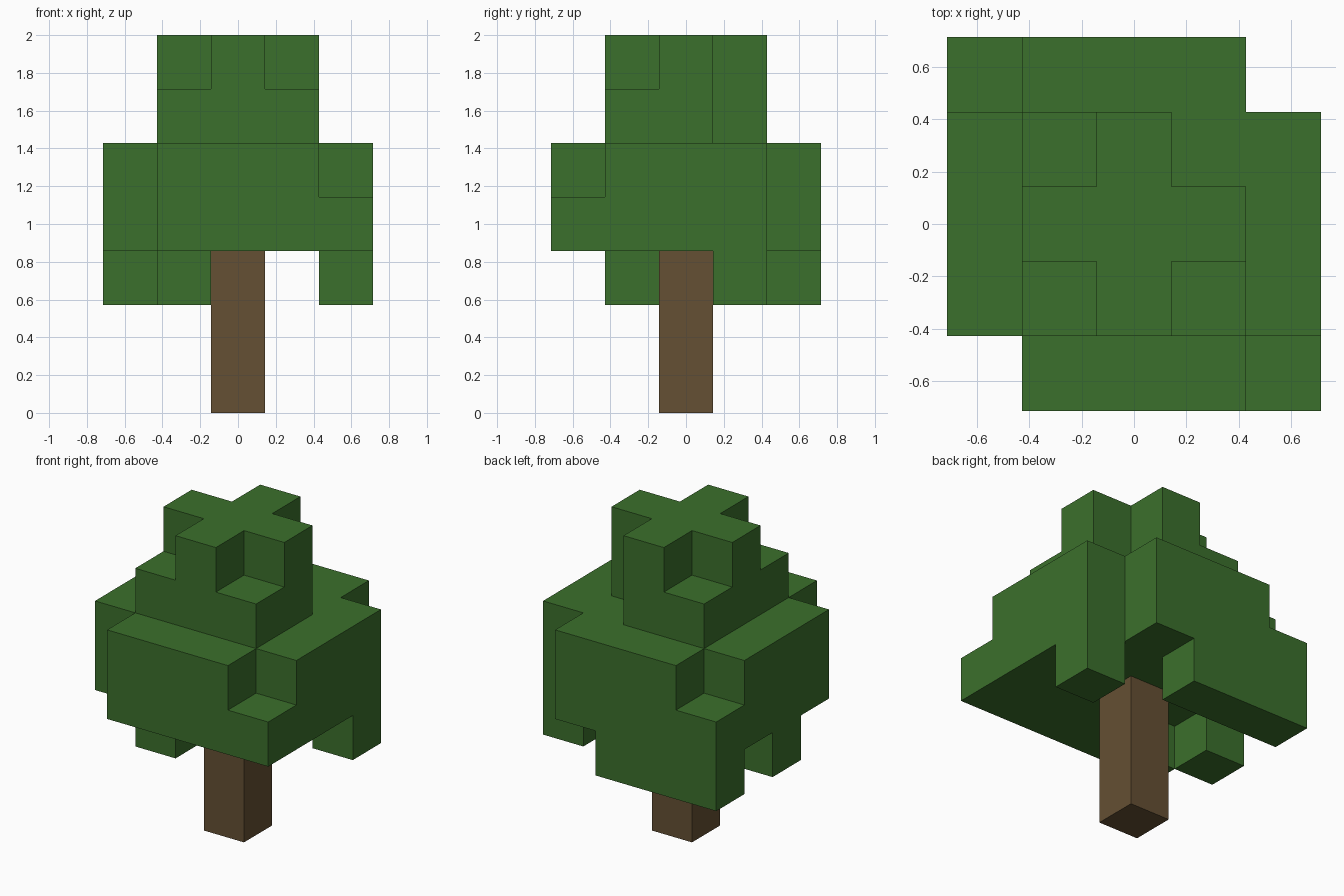
import bpy
import bmesh
from mathutils import Vector, Matrix

U = 2 / 7  # edge length of one block

default = bpy.data.objects.get("Cube")
if default:
    bpy.data.objects.remove(default, do_unlink=True)


def make_material(name, rgb):
    mat = bpy.data.materials.new(name)
    mat.use_nodes = True
    color = (*rgb, 1.0)
    mat.diffuse_color = color
    bsdf = next(n for n in mat.node_tree.nodes if n.type == 'BSDF_PRINCIPLED')
    bsdf.inputs["Base Color"].default_value = color
    return mat


def add_object(name, bm, mat):
    bmesh.ops.recalc_face_normals(bm, faces=bm.faces)
    mesh = bpy.data.meshes.new(name)
    bm.to_mesh(mesh)
    bm.free()
    mesh.materials.append(mat)
    obj = bpy.data.objects.new(name, mesh)
    bpy.context.collection.objects.link(obj)
    return obj


def block_shell(bm, cells):
    """Add a quad on every block side that has no neighbour."""
    for cell in cells:
        centre = Vector((cell[0], cell[1], cell[2] + 0.5))
        for axis in range(3):
            for sign in (-1, 1):
                n = Vector((0, 0, 0))
                n[axis] = sign
                neighbour = tuple(int(c + d) for c, d in zip(cell, n))
                if neighbour in cells:
                    continue
                a = Vector((0, 0, 0))
                a[(axis + 1) % 3] = 0.5
                b = n.cross(a)
                mid = centre + n * 0.5
                corners = (mid + a + b, mid - a + b, mid - a - b, mid + a - b)
                bm.faces.new([bm.verts.new(c * U) for c in corners])
    bmesh.ops.remove_doubles(bm, verts=bm.verts, dist=0.001)


leaf_green = make_material("leaf green", (0.044, 0.162, 0.025))
bark_brown = make_material("bark brown", (0.130, 0.080, 0.033))

# Trunk: a square post reaching up to the canopy
bm = bmesh.new()
bmesh.ops.create_cube(bm, size=U)
bmesh.ops.scale(bm, vec=(1, 1, 3), verts=bm.verts)
bmesh.ops.translate(bm, vec=(0, 0, 1.5 * U), verts=bm.verts)
add_object("trunk", bm, bark_brown)

# Canopy layers from the bottom up; rows run back to front, columns left to right
LAYERS = [
    ("###..", "....#", "#....", ".#...", "....."),  # hanging leaves
    ("####.", "#####", "#####", "#####", ".####"),  # wide lower layer
    (".###.", "#####", "#####", "#####", ".###."),  # wide upper layer
    (".....", ".##..", ".###.", ".###.", "....."),  # crown base
    (".....", "..#..", ".###.", "..#..", "....."),  # cross-shaped top
]
cells = {
    (col - 2, 2 - row, level + 2)
    for level, layer in enumerate(LAYERS)
    for row, line in enumerate(layer)
    for col, mark in enumerate(line)
    if mark == "#"
}
bm = bmesh.new()
block_shell(bm, cells)
add_object("leaf_canopy", bm, leaf_green)
